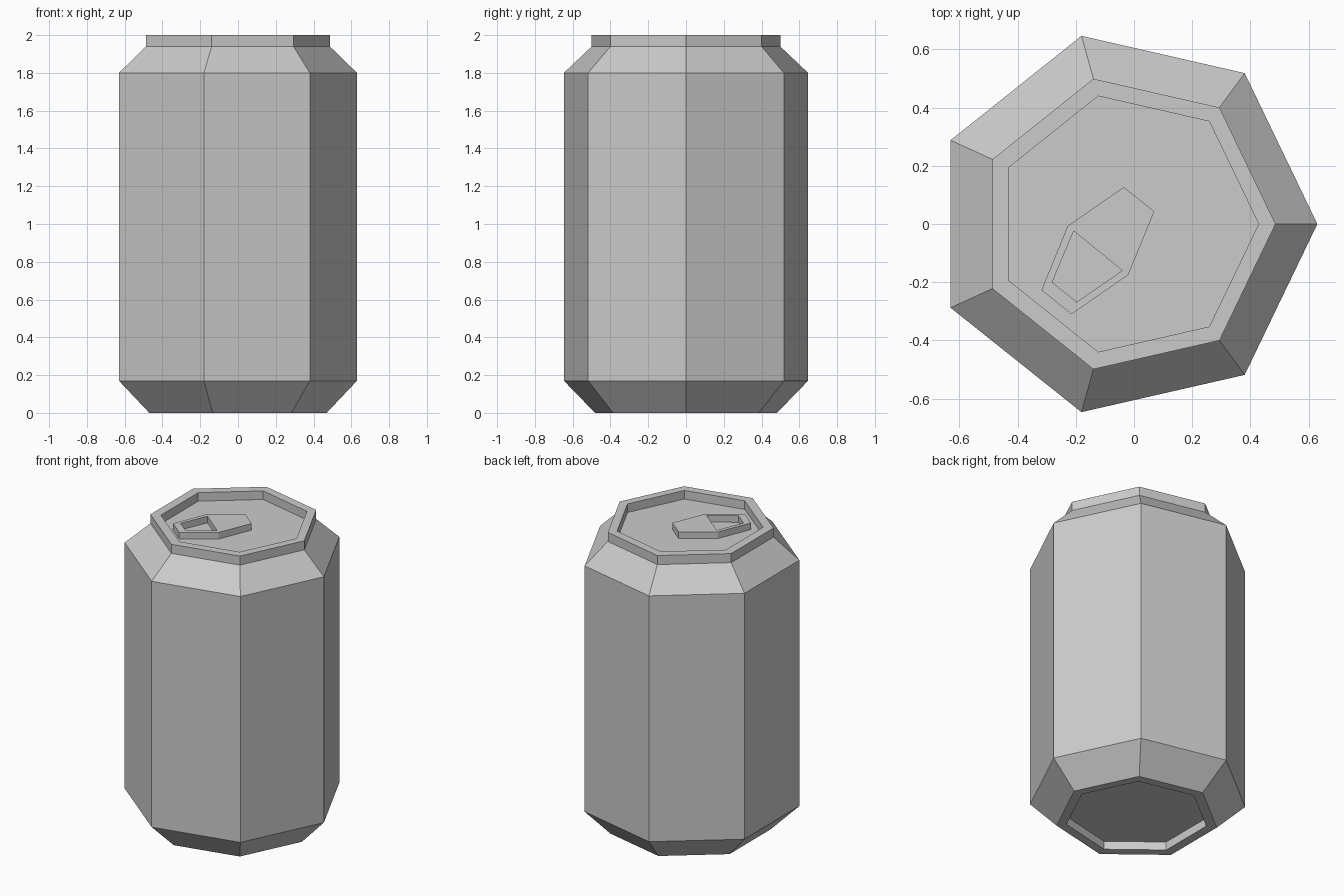
import bpy, bmesh
from math import cos, sin, tau

if "Cube" in bpy.data.objects:
    bpy.data.objects.remove(bpy.data.objects["Cube"])

SIDES, RADIUS, SHIFT = 7, 0.663, -0.033


def ring(bm, scale, z):
    return [bm.verts.new((scale * (SHIFT + RADIUS * cos(tau * i / SIDES)),
                          scale * RADIUS * sin(tau * i / SIDES), z))
            for i in range(SIDES)]


# Can body: seven-sided rings, from the recessed base up to the recessed lid
profile = [(0.65, 0.055), (0.65, 0.0), (0.745, 0.0), (1.0, 0.17), (1.0, 1.80),
           (0.772, 1.94), (0.772, 2.0), (0.68, 2.0), (0.68, 1.943)]
bm = bmesh.new()
rings = [ring(bm, s, z) for s, z in profile]
for low, high in zip(rings, rings[1:]):
    for i in range(SIDES):
        j = (i + 1) % SIDES
        bm.faces.new((low[i], low[j], high[j], high[i]))
bm.faces.new(rings[0][::-1])
bm.faces.new(rings[-1])
bmesh.ops.recalc_face_normals(bm, faces=bm.faces)
mesh = bpy.data.meshes.new("can_body")
bm.to_mesh(mesh)
bm.free()
bpy.context.collection.objects.link(bpy.data.objects.new("can_body", mesh))

# Pull tab: flat outline with a finger hole, resting on the lid
outline = [(-0.035, 0.127), (0.07, 0.043), (-0.02, -0.175),
           (-0.215, -0.31), (-0.318, -0.227), (-0.228, -0.007)]
hole = [(-0.207, -0.024), (-0.04, -0.16), (-0.197, -0.268), (-0.281, -0.2)]
curve = bpy.data.curves.new("pull_tab", 'CURVE')
curve.dimensions = '2D'
curve.fill_mode = 'BOTH'
curve.extrude = 0.022
for points in (outline, hole):
    spline = curve.splines.new('POLY')
    spline.points.add(len(points) - 1)
    for p, (x, y) in zip(spline.points, points):
        p.co = (x, y, 0, 1)
    spline.use_cyclic_u = True
tab = bpy.data.objects.new("pull_tab", curve)
tab.location.z = 1.965
bpy.context.collection.objects.link(tab)
bpy.context.view_layer.objects.active = tab
tab.select_set(True)
bpy.ops.object.convert(target='MESH')
bpy.ops.object.shade_flat()
